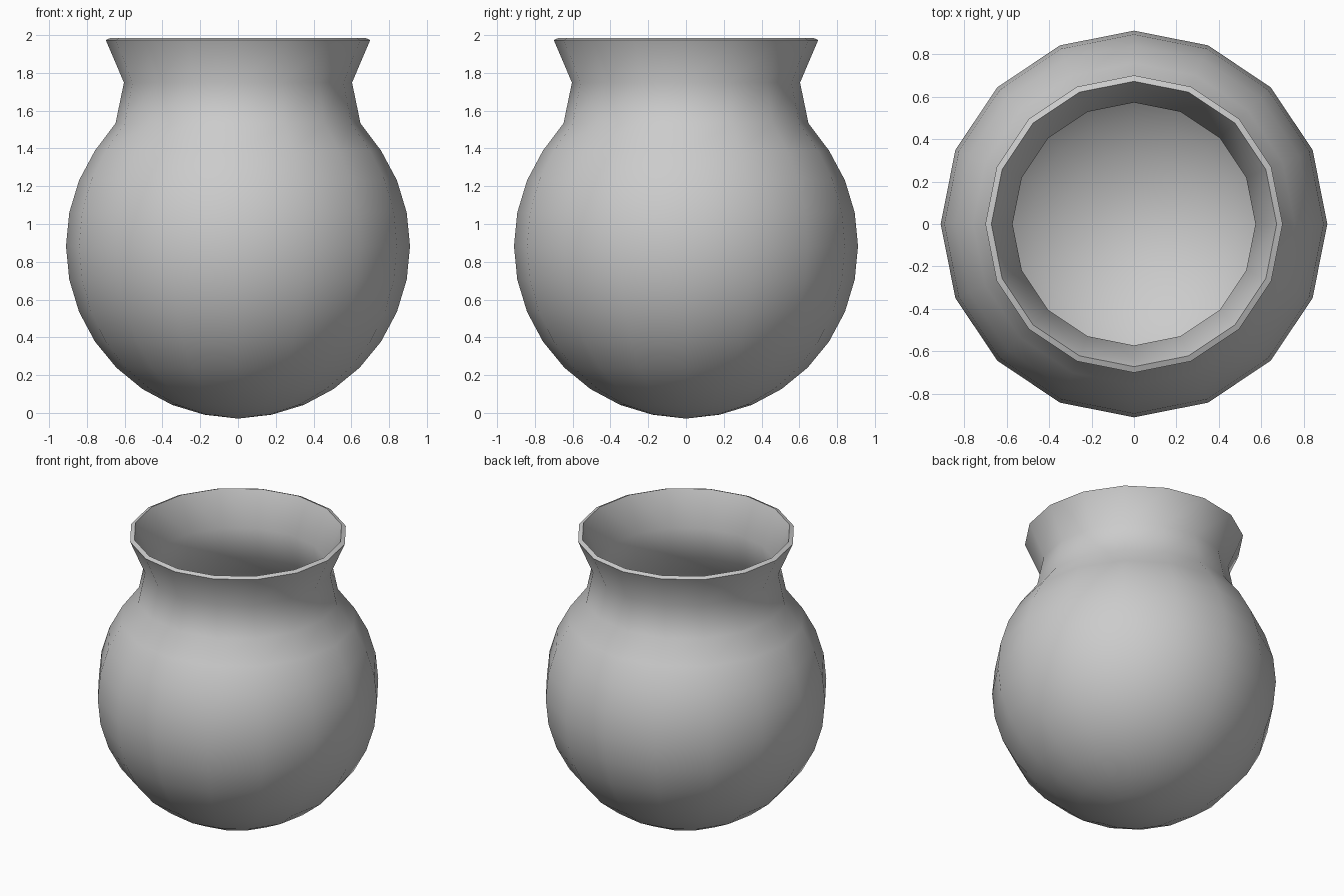
import bpy, bmesh, math

if "Cube" in bpy.data.objects:
    bpy.data.objects.remove(bpy.data.objects["Cube"])

SIDES = 16
R = 0.88

# Profile: three quarters of a 16-ring sphere, then the neck and flared lip
profile = [(R * math.sin(math.pi * i / 16), R - R * math.cos(math.pi * i / 16) + 0.003)
           for i in range(1, 12)]
profile += [(0.62, 1.52), (0.572, 1.752), (0.672, 1.986)]

# Spin the profile around z, closing the bottom with a fan
bm = bmesh.new()
pole = bm.verts.new((0, 0, 0))
rings = []
for r, z in profile:
    rings.append([bm.verts.new((r * math.cos(2 * math.pi * k / SIDES),
                                r * math.sin(2 * math.pi * k / SIDES), z))
                  for k in range(SIDES)])
for k in range(SIDES):
    n = (k + 1) % SIDES
    bm.faces.new((pole, rings[0][n], rings[0][k]))
    for a, b in zip(rings, rings[1:]):
        bm.faces.new((a[k], a[n], b[n], b[k]))
bmesh.ops.recalc_face_normals(bm, faces=bm.faces[:])
mesh = bpy.data.meshes.new("round_pot")
bm.to_mesh(mesh)
bm.free()
pot = bpy.data.objects.new("round_pot", mesh)
bpy.context.collection.objects.link(pot)

# Thin wall, thickened inwards
bpy.context.view_layer.objects.active = pot
pot.select_set(True)
wall = pot.modifiers.new("wall", 'SOLIDIFY')
wall.thickness = 0.03
wall.offset = -1
wall.use_even_offset = True
bpy.ops.object.modifier_apply(modifier="wall")

# Smooth body with a crisp rim
bpy.ops.object.shade_smooth_by_angle(angle=math.radians(60))
